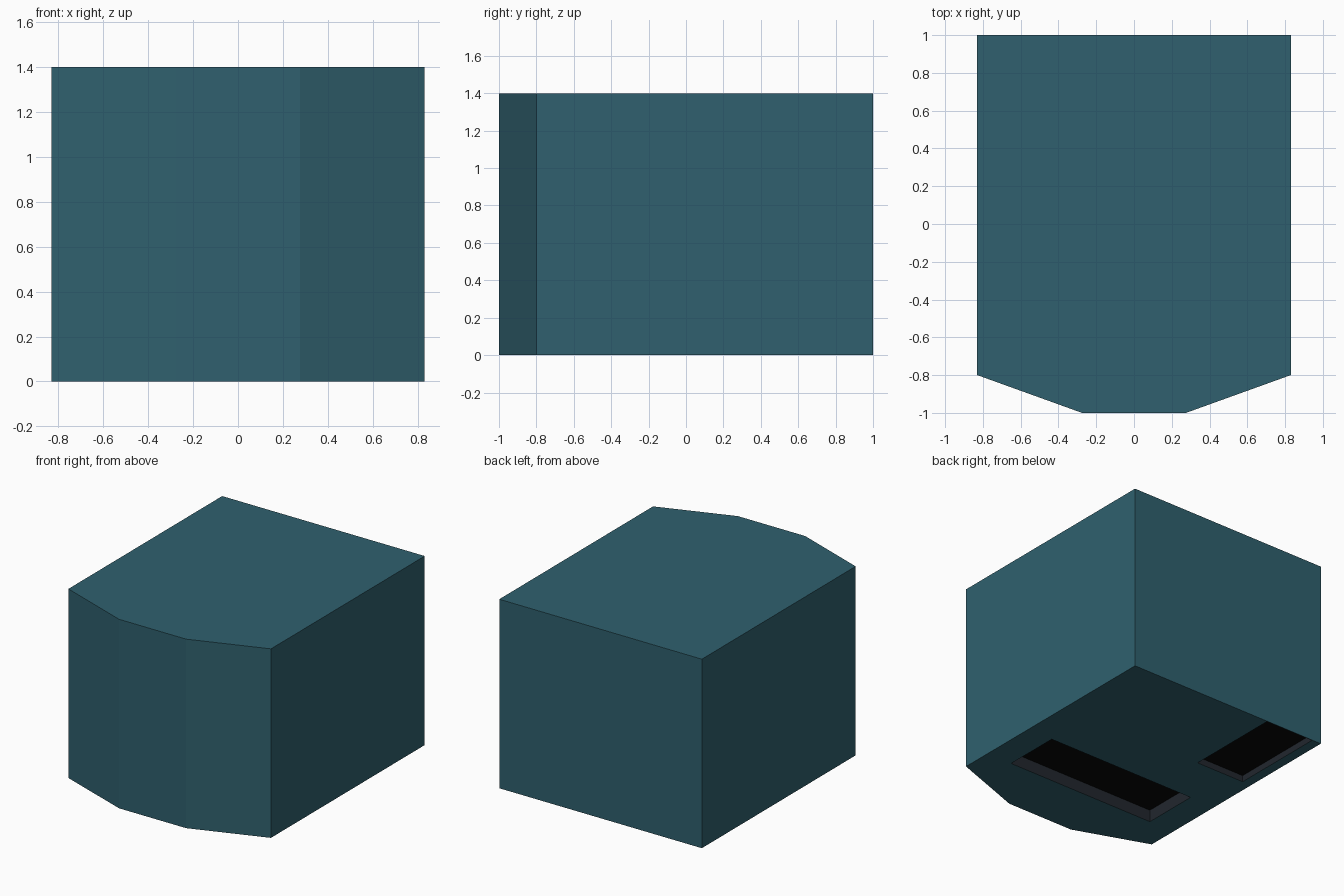
import bpy, bmesh

if "Cube" in bpy.data.objects:
    bpy.data.objects.remove(bpy.data.objects["Cube"])

def material(name, rgb):
    m = bpy.data.materials.new(name)
    m.diffuse_color = (*rgb, 1)
    m.use_nodes = True
    m.node_tree.nodes["Principled BSDF"].inputs["Base Color"].default_value = m.diffuse_color
    return m

teal = material("dark teal", (0.029, 0.118, 0.156))
slate = material("dark slate", (0.016, 0.020, 0.027))
black = material("black", (0.002, 0.002, 0.002))

def prism(name, outline, z0, z1):
    """Extrude a flat outline upward from z0 to z1."""
    bm = bmesh.new()
    face = bm.faces.new([bm.verts.new((x, y, z0)) for x, y in outline])
    ext = bmesh.ops.extrude_face_region(bm, geom=[face])
    for v in ext["geom"]:
        if isinstance(v, bmesh.types.BMVert):
            v.co.z = z1
    bmesh.ops.recalc_face_normals(bm, faces=bm.faces)
    me = bpy.data.meshes.new(name)
    bm.to_mesh(me)
    bm.free()
    ob = bpy.data.objects.new(name, me)
    bpy.context.collection.objects.link(ob)
    return ob

# Body: block with a three-facet bowed front
half = [(0.275, -1.0), (0.83, -0.8), (0.83, 1.0)]
outline = half + [(-x, y) for x, y in reversed(half)]
body = prism("body", outline, 0.0, 1.4)
for m in (teal, slate, black):
    body.data.materials.append(m)

# Recesses in the underside: x0, x1, y0, y1, depth
recesses = {
    "front_recess_cutter": (-0.62, 0.62, -0.57, -0.137, 0.09),
    "rear_recess_cutter": (-0.755, -0.353, 0.257, 0.996, 0.048),
}
bpy.context.view_layer.objects.active = body
for name, (x0, x1, y0, y1, d) in recesses.items():
    cutter = prism(name, [(x0, y0), (x1, y0), (x1, y1), (x0, y1)], -0.1, d)
    cutter.hide_render = True
    mod = body.modifiers.new(name, 'BOOLEAN')
    mod.operation = 'DIFFERENCE'
    mod.solver = 'EXACT'
    mod.object = cutter
    bpy.ops.object.modifier_apply(modifier=mod.name)
    bpy.data.objects.remove(cutter)

# Recess walls are slate, recess ceilings black, everything else teal
for p in body.data.polygons:
    inside = 0.01 < p.center.z < 0.2
    p.material_index = 0 if not inside else (2 if p.normal.z < -0.5 else 1)
    p.use_smooth = False
